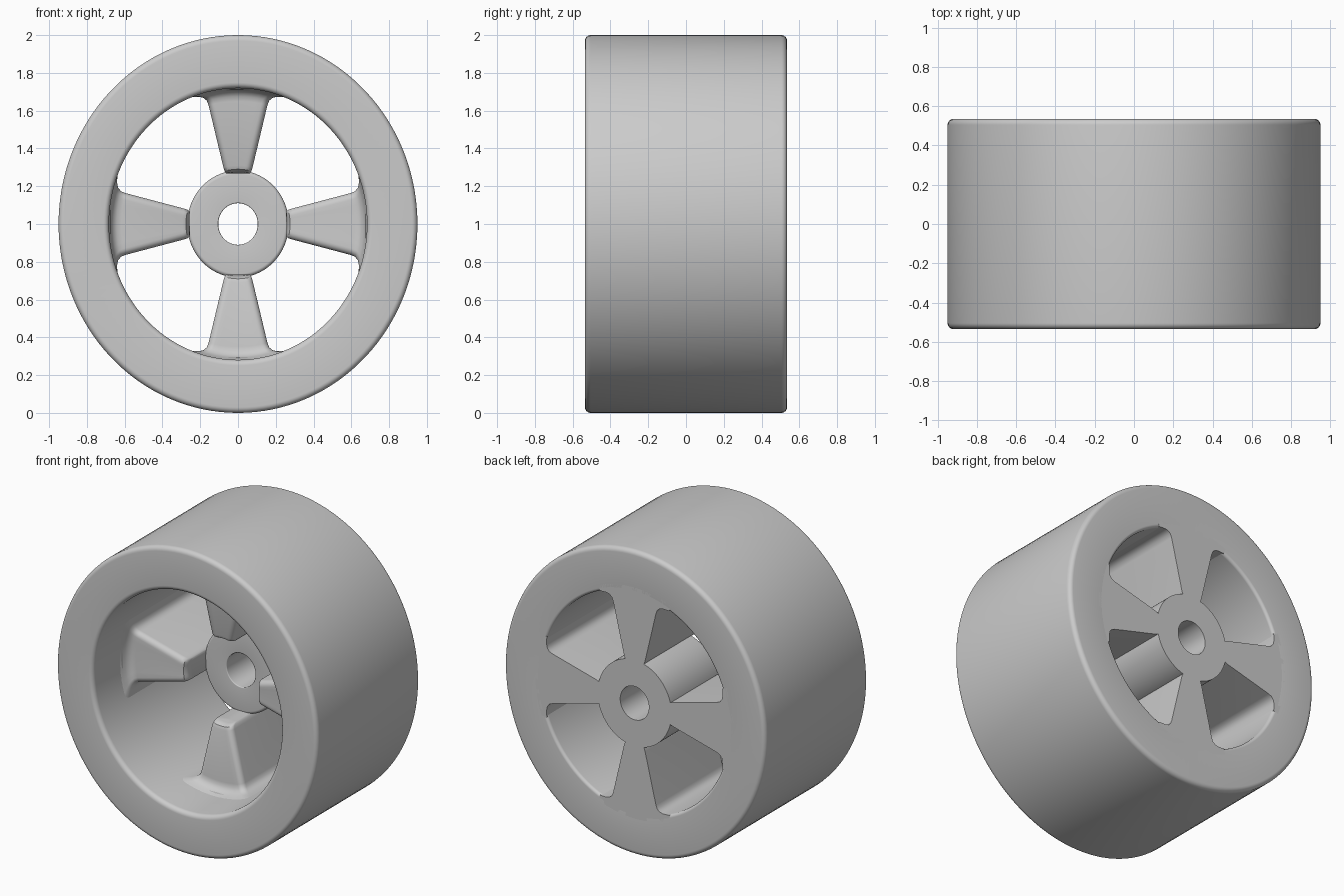
import bpy
import bmesh
import math

SQUASH = 0.95          # the wheel is slightly narrower than tall
BACK = 0.535
SEGMENTS = 128

if "Cube" in bpy.data.objects:
    bpy.data.objects.remove(bpy.data.objects["Cube"], do_unlink=True)

grey = bpy.data.materials.new("grey plastic")
grey.use_nodes = True
colour = (0.6, 0.6, 0.6, 1)
grey.diffuse_color = colour
grey.node_tree.nodes["Principled BSDF"].inputs["Base Color"].default_value = colour


def polar(radius, angle, y):
    """Point on the wheel: radius and angle around the axle, y along it."""
    return (SQUASH * radius * math.sin(angle), y, 1 + radius * math.cos(angle))


def finish(name, bm):
    bmesh.ops.recalc_face_normals(bm, faces=bm.faces)
    mesh = bpy.data.meshes.new(name)
    bm.to_mesh(mesh)
    bm.free()
    mesh.materials.append(grey)
    obj = bpy.data.objects.new(name, mesh)
    bpy.context.collection.objects.link(obj)
    bpy.ops.object.select_all(action="DESELECT")
    obj.select_set(True)
    bpy.context.view_layer.objects.active = obj
    bpy.ops.object.shade_smooth_by_angle(angle=math.radians(35))


def bridge(bm, loops, closed):
    """Skin neighbouring loops of vertices with quads."""
    count = len(loops[0])
    pairs = list(zip(loops, loops[1:]))
    if closed:
        pairs.append((loops[-1], loops[0]))
    for a, b in pairs:
        for i in range(count):
            j = (i + 1) % count
            bm.faces.new((a[i], a[j], b[j], b[i]))


def ring(name, inner, outer, front, back, rounds):
    """Turn a rectangular section with rounded corners around the axle."""
    corners = [(outer, front, -1, 1), (outer, back, -1, -1),
               (inner, back, 1, -1), (inner, front, 1, 1)]
    profile = []
    for k, ((r, y, dr, dy), size) in enumerate(zip(corners, rounds)):
        steps = 6 if size else 0
        for s in range(steps + 1):
            t = math.pi / 2 * s / max(steps, 1)
            if k % 2:
                t = math.pi / 2 - t
            profile.append((r + dr * size * (1 - math.sin(t)),
                            y + dy * size * (1 - math.cos(t))))
    bm = bmesh.new()
    loops = [[bm.verts.new(polar(r, math.tau * i / SEGMENTS, y)) for r, y in profile]
             for i in range(SEGMENTS)]
    bridge(bm, loops, True)
    finish(name, bm)


def spoke(name, turn):
    """Tapered block with rounded front edges that flares into the rim."""
    # radius, half angle, front y
    stations = [(0.275, 0.24, -0.135), (0.28, 0.25, -0.155), (0.29, 0.26, -0.172),
                (0.31, 0.265, -0.18), (0.65, 0.255, -0.18), (0.675, 0.26, -0.184),
                (0.695, 0.28, -0.197), (0.707, 0.31, -0.217), (0.715, 0.345, -0.24),
                (0.722, 0.375, -0.26), (0.76, 0.375, -0.26)]
    bm = bmesh.new()
    loops = []
    for r, half, front in stations:
        c = 0.035
        side = [(-half, BACK)]
        for s in range(7):
            t = math.pi / 2 * s / 6
            side.append((-half + c / r * (1 - math.cos(t)), front + c * (1 - math.sin(t))))
        flat = half - c / r
        middle = [(flat * k / 4, front) for k in range(-3, 4)]
        base = [(half * k / 4, BACK) for k in range(3, -4, -1)]
        section = side + middle + [(-a, y) for a, y in reversed(side)] + base
        loops.append([bm.verts.new(polar(r, turn + a, y)) for a, y in section])
    bridge(bm, loops, False)
    bm.faces.new(loops[0])
    bm.faces.new(loops[-1])
    finish(name, bm)


# Broad outer rim and the bored hub set into its back half
ring("rim", 0.719, 1.0, -BACK, BACK, (0.03, 0.03, 0.02, 0.03))
ring("hub", 0.11, 0.283, 0.03, BACK, (0.02, 0, 0, 0.006))

# Four spokes flush with the back
for index, place in enumerate(("top", "left", "bottom", "right")):
    spoke(place + "_spoke", index * math.pi / 2)
